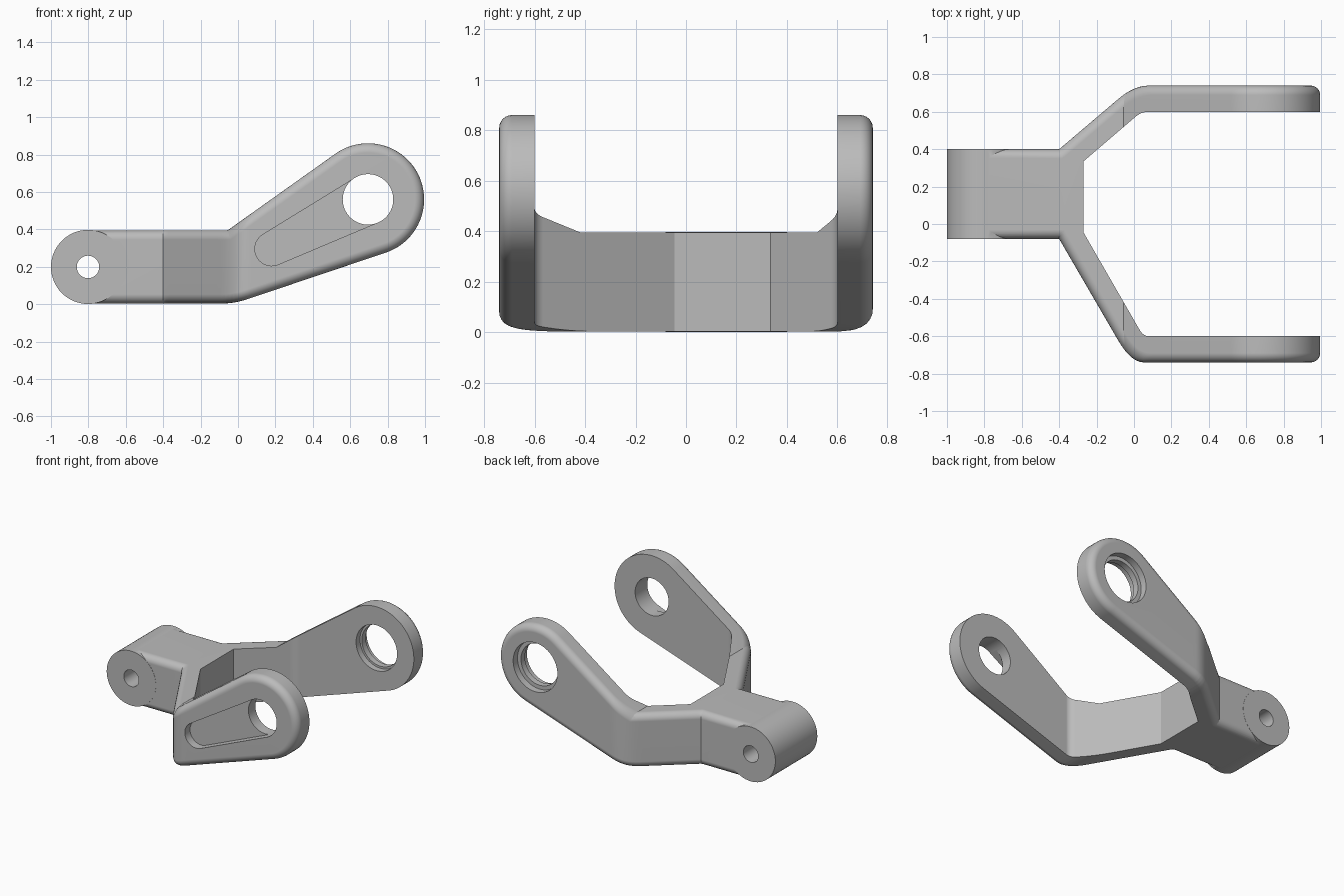
import bpy, bmesh, math
from mathutils import Vector

cube = bpy.data.objects.get("Cube")
if cube:
    bpy.data.objects.remove(cube, do_unlink=True)

grey = bpy.data.materials.new("plain_grey")
grey.use_nodes = True
grey.diffuse_color = (0.5, 0.5, 0.5, 1)
grey.node_tree.nodes["Principled BSDF"].inputs["Base Color"].default_value = (0.5, 0.5, 0.5, 1)

PIVOT = (-0.802, 0.199)
EYE = (0.695, 0.56)
ROUND = 0.05


def arc(center, r, start, end, n):
    angles = [math.radians(start + (end - start) * i / n) for i in range(n + 1)]
    return [(center[0] + r * math.cos(a), center[1] + r * math.sin(a)) for a in angles]


def bend(a, corner, b, n=6):
    """Smooth corner as a quadratic curve."""
    a, c, b = Vector(a), Vector(corner), Vector(b)
    return [tuple(a * (1 - t) ** 2 + c * 2 * t * (1 - t) + b * t * t)
            for t in (i / n for i in range(n + 1))]


def prism(points, axis, low, high):
    """Extrude an outline along y (points are x, z) or along z (points are x, y)."""
    bm = bmesh.new()
    place = (lambda p, h: (p[0], h, p[1])) if axis == "y" else (lambda p, h: (p[0], p[1], h))
    rings = [[bm.verts.new(place(p, h)) for p in points] for h in (low, high)]
    n = len(points)
    for ring in rings:
        bm.faces.new(ring)
    for i in range(n):
        j = (i + 1) % n
        bm.faces.new((rings[0][i], rings[0][j], rings[1][j], rings[1][i]))
    bmesh.ops.recalc_face_normals(bm, faces=bm.faces[:])
    return bm


def make(name, bm):
    mesh = bpy.data.meshes.new(name)
    bm.to_mesh(mesh)
    bm.free()
    mesh.materials.append(grey)
    obj = bpy.data.objects.new(name, mesh)
    bpy.context.collection.objects.link(obj)
    return obj


def combine(target, tool, operation):
    """Apply a boolean and remove the helper."""
    mod = target.modifiers.new("combine", "BOOLEAN")
    mod.object, mod.operation, mod.solver = tool, operation, "EXACT"
    bpy.context.view_layer.update()
    result = target.evaluated_get(bpy.context.evaluated_depsgraph_get())
    mesh = bpy.data.meshes.new_from_object(result)
    target.modifiers.clear()
    target.data = mesh
    bpy.data.objects.remove(tool, do_unlink=True)


def bore(name, center, r, low, high):
    return make(name, prism(arc(center, r, 0, 354.375, 63), "y", low, high))


def outer_width(x, depth, stem, slope, blend):
    """Distance of the outer wall from y = 0, moved inward by depth."""
    slant = stem + slope * (x + 0.40) - depth * math.hypot(1, slope)
    a, b = max(stem - depth, slant), 0.74 - depth
    h = max(blend - abs(a - b), 0) / blend
    return min(a, b) - h * h * blend / 4


# Body: side outline, rounded rims, then bent to the forked plan
side = [(-0.8, 0.003)]
side += bend((-0.09, 0.003), (-0.02, 0.003), (0.05, 0.0265))
side += arc(EYE, 0.30, -71.5, 126, 44)
side += [(-0.055, 0.395), (-0.8, 0.395)]
bm = prism(side, "y", -1, 1)
rims = [e for e in bm.edges if abs(e.verts[0].co.y - e.verts[1].co.y) < 0.1]
bmesh.ops.bevel(bm, geom=rims, offset=ROUND, offset_type="OFFSET", segments=6,
                profile=0.5, affect="EDGES", clamp_overlap=False)
cuts = [-0.40, -0.385, -0.37] + [-0.11 + 0.02 * i for i in range(12)]
for x in cuts:
    bmesh.ops.bisect_plane(bm, geom=bm.verts[:] + bm.edges[:] + bm.faces[:],
                           dist=1e-5, plane_co=(x, 0, 0), plane_no=(1, 0, 0))
for v in bm.verts:
    depth = 1 - abs(v.co.y)
    if v.co.y > 0:
        v.co.y = outer_width(v.co.x, depth, 0.40, 0.85, 0.07)
    else:
        v.co.y = -outer_width(v.co.x, depth, 0.08, 1.72, 0.12)
bmesh.ops.recalc_face_normals(bm, faces=bm.faces[:])
body = make("forked_lever", bm)

# Gap between the two arms
gap = [(-0.27, 0.335)]
gap += bend((0.01, 0.575), (0.04, 0.60), (0.08, 0.60))
gap += [(1.3, 0.60), (1.3, -0.60)]
gap += bend((0.08, -0.60), (0.05, -0.60), (0.03, -0.566))
gap += [(-0.27, -0.045)]
combine(body, make("arm_gap", prism(gap, "z", -0.5, 1.5)), "DIFFERENCE")

# Round boss and pivot hole at the stem end
combine(body, bore("stem_boss", PIVOT, 0.198, -0.081, 0.401), "UNION")
combine(body, bore("pivot_hole", PIVOT, 0.06, -0.3, 0.6), "DIFFERENCE")

# Front arm: through hole and tapered pocket on the outer face
combine(body, bore("front_hole", EYE, 0.135, -0.9, -0.5), "DIFFERENCE")
pocket = arc((0.18, 0.295), 0.09, 122, 293, 20) + arc(EYE, 0.134, -67, 122, 24)
combine(body, make("pocket", prism(pocket, "y", -0.9, -0.68)), "DIFFERENCE")

# Back arm: stepped hole with a narrow lip inside
for r, low, high in ((0.15, 0.5, 0.9), (0.165, 0.5, 0.645), (0.178, 0.69, 0.9)):
    combine(body, bore("back_hole", EYE, r, low, high), "DIFFERENCE")

# Smooth shading with sharp machined edges
bpy.ops.object.select_all(action="DESELECT")
body.select_set(True)
bpy.context.view_layer.objects.active = body
bpy.ops.object.shade_smooth_by_angle(angle=math.radians(25))
weighted = body.modifiers.new("even_normals", "WEIGHTED_NORMAL")
weighted.keep_sharp = True
